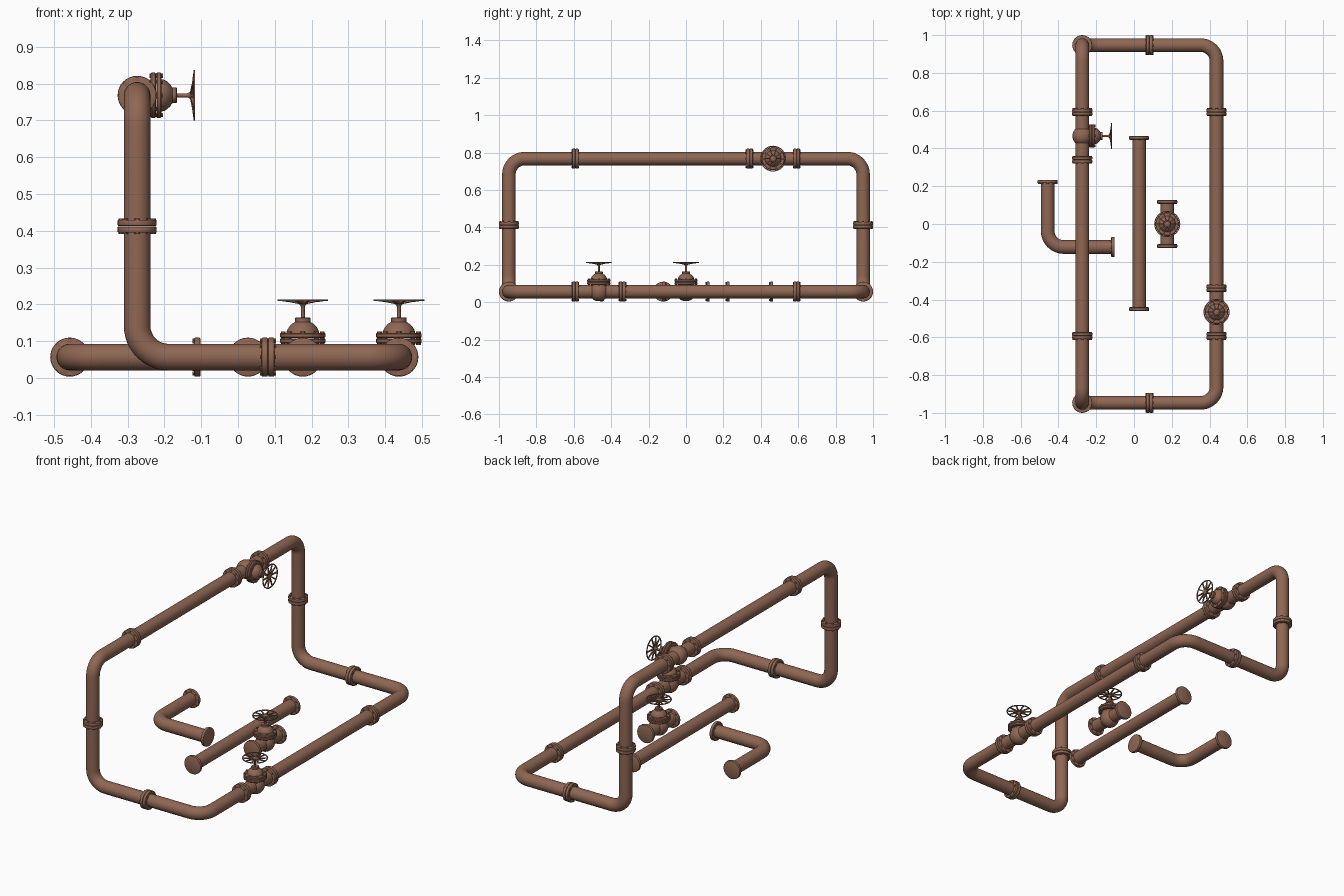
import bpy, bmesh, math
from mathutils import Vector, Matrix

if "Cube" in bpy.data.objects:
    bpy.data.objects.remove(bpy.data.objects["Cube"])

mat = bpy.data.materials.new("rust_brown")
mat.diffuse_color = (0.275, 0.135, 0.087, 1)
mat.use_nodes = True
mat.node_tree.nodes["Principled BSDF"].inputs["Base Color"].default_value = mat.diffuse_color

R, FR, FT = 0.036, 0.053, 0.017      # pipe radius, flange radius, flange thickness
LEG, BEND, HALF = 0.355, 0.085, 0.126  # elbow leg, bend radius, half valve length
LOW, HIGH, LX, RX, Y = 0.057, 0.768, -0.274, 0.437, 0.947


def frame(pos, axis):
    """Matrix that moves local z onto the given axis at pos."""
    return Matrix.Translation(pos) @ Vector(axis).to_track_quat('Z', 'Y').to_matrix().to_4x4()


def skin(bm, rings):
    for a, b in zip(rings, rings[1:]):
        n = len(a)
        for i in range(n):
            bm.faces.new((a[i], a[(i + 1) % n], b[(i + 1) % n], b[i]))
    bm.faces.new(rings[0])
    bm.faces.new(rings[-1])


def lathe(bm, profile, m, n=32):
    """Turned solid from (radius, height) pairs."""
    skin(bm, [[bm.verts.new(m @ Vector((r * math.cos(2 * math.pi * i / n),
                                        r * math.sin(2 * math.pi * i / n), h)))
               for i in range(n)] for r, h in profile])


def bolts(bm, m, circle, z0, z1, count=8, r=0.0065):
    for k in range(count):
        a = 2 * math.pi * k / count
        t = m @ Matrix.Translation((circle * math.cos(a), circle * math.sin(a), 0))
        lathe(bm, [(r, z0), (r, z1)], t, 6)


def flange(bm, pos, out):
    """Bolted flange whose outer face sits at pos."""
    m = frame(pos, out)
    b = 0.003
    lathe(bm, [(FR - b, 0), (FR - 0.001, -0.001), (FR, -b), (FR, b - FT),
               (FR - 0.001, 0.001 - FT), (FR - b, -FT)], m)
    bolts(bm, m, 0.0445, -FT + 0.002, -FT - 0.004)


def finish(bm, name):
    bmesh.ops.recalc_face_normals(bm, faces=bm.faces)
    me = bpy.data.meshes.new(name)
    bm.to_mesh(me)
    bm.free()
    me.materials.append(mat)
    ob = bpy.data.objects.new(name, me)
    bpy.context.collection.objects.link(ob)
    bpy.ops.object.select_all(action='DESELECT')
    ob.select_set(True)
    bpy.context.view_layer.objects.active = ob
    bpy.ops.object.shade_smooth_by_angle(angle=math.radians(35))


def elbow(name, corner, d1, d2):
    bm = bmesh.new()
    c, d1, d2 = Vector(corner), Vector(d1), Vector(d2)
    side = d1.cross(d2)
    centre = c + (d1 + d2) * BEND
    # path points with the in-plane normal at each one
    path = [(c + d1 * (LEG - 0.002), -d2)]
    for k in range(13):
        a = math.pi / 2 * k / 12
        nrm = -d2 * math.cos(a) - d1 * math.sin(a)
        path.append((centre + nrm * BEND, nrm))
    path.append((c + d2 * (LEG - 0.002), -d1))
    skin(bm, [[bm.verts.new(p + (nrm * math.cos(t) + side * math.sin(t)) * R)
               for t in (2 * math.pi * i / 32 for i in range(32))] for p, nrm in path])
    flange(bm, c + d1 * LEG, d1)
    flange(bm, c + d2 * LEG, d2)
    finish(bm, name)


def straight(name, x, z, y0, y1):
    bm = bmesh.new()
    lathe(bm, [(R, 0.002), (R, y1 - y0 - 0.002)], frame((x, y0, z), (0, 1, 0)))
    flange(bm, Vector((x, y0, z)), (0, -1, 0))
    flange(bm, Vector((x, y1, z)), (0, 1, 0))
    finish(bm, name)


def valve(name, pos, up):
    pos = Vector(pos)
    m = frame(pos, up)
    # body: round chamber, neck along y, end flanges
    bm = bmesh.new()
    ball = [(0.052 * math.sin(math.pi * k / 16), -0.052 * math.cos(math.pi * k / 16))
            for k in range(1, 16)]
    lathe(bm, ball, m)
    lathe(bm, [(R, 0.002 - HALF), (R, HALF - 0.002)], frame(pos, (0, 1, 0)))
    for s in (-1, 1):
        flange(bm, pos + Vector((0, s * HALF, 0)), (0, s, 0))
    lathe(bm, [(0.042, 0.0), (0.042, 0.042)], m)
    finish(bm, name + "_body")
    # bonnet: double bolted flange, dome, collar
    bm = bmesh.new()
    for z in (0.037, 0.052):
        lathe(bm, [(0.059, z), (0.062, z + 0.003), (0.062, z + 0.011), (0.059, z + 0.014)], m)
    bolts(bm, m, 0.053, 0.033, 0.070)
    lathe(bm, [(0.044, 0.062), (0.043, 0.072), (0.038, 0.081), (0.030, 0.090),
               (0.023, 0.094), (0.021, 0.096), (0.021, 0.106), (0.019, 0.108)], m)
    finish(bm, name + "_bonnet")
    # stem flaring into the hub
    bm = bmesh.new()
    lathe(bm, [(0.0055, 0.10), (0.0055, 0.137), (0.008, 0.142), (0.014, 0.146),
               (0.014, 0.155), (0.011, 0.157)], m, 20)
    finish(bm, name + "_stem")
    # handwheel: rim and wedge spokes
    bm = bmesh.new()
    n, sec = 40, [(0.063, 0.153), (0.069, 0.153), (0.069, 0.157), (0.063, 0.157)]
    rings = [[bm.verts.new(m @ Vector((r * math.cos(2 * math.pi * i / n),
                                       r * math.sin(2 * math.pi * i / n), h)))
              for i in range(n)] for r, h in sec]
    for j in range(4):
        a, b = rings[j], rings[(j + 1) % 4]
        for i in range(n):
            bm.faces.new((a[i], a[(i + 1) % n], b[(i + 1) % n], b[i]))
    for k in range(10):
        t = m @ Matrix.Rotation(2 * math.pi * k / 10, 4, 'Z')
        skin(bm, [[bm.verts.new(t @ Vector(v)) for v in
                   ((r, -w, lo), (r, w, lo), (r, w, 0.156), (r, -w, 0.156))]
                  for r, w, lo in ((0.01, 0.003, 0.144), (0.035, 0.003, 0.149), (0.065, 0.004, 0.153))])
    finish(bm, name + "_handwheel")


X, YY, Z = Vector((1, 0, 0)), Vector((0, 1, 0)), Vector((0, 0, 1))

# six elbows of the loop, mirrored front to back
for s, tag in ((-1, "front"), (1, "back")):
    inward = YY * -s
    elbow(tag + "_lower_elbow", (LX, s * Y, LOW), Z, X)
    elbow(tag + "_upper_elbow", (LX, s * Y, HIGH), -Z, inward)
    elbow(tag + "_side_elbow", (RX, s * Y, LOW), -X, inward)

# long runs and in-line valves
J = Y - LEG
straight("upper_pipe", LX, HIGH, -J, J - 2 * HALF)
valve("upper_valve", (LX, J - HALF, HIGH), X)
straight("lower_pipe", RX, LOW, 2 * HALF - J, J)
valve("lower_valve", (RX, HALF - J, LOW), Z)

# loose parts lying on the floor
elbow("loose_elbow", (-0.457, -0.122, LOW), YY, X)
straight("loose_pipe", 0.027, LOW, -0.46, 0.465)
valve("loose_valve", (0.176, 0.0, LOW), Z)
